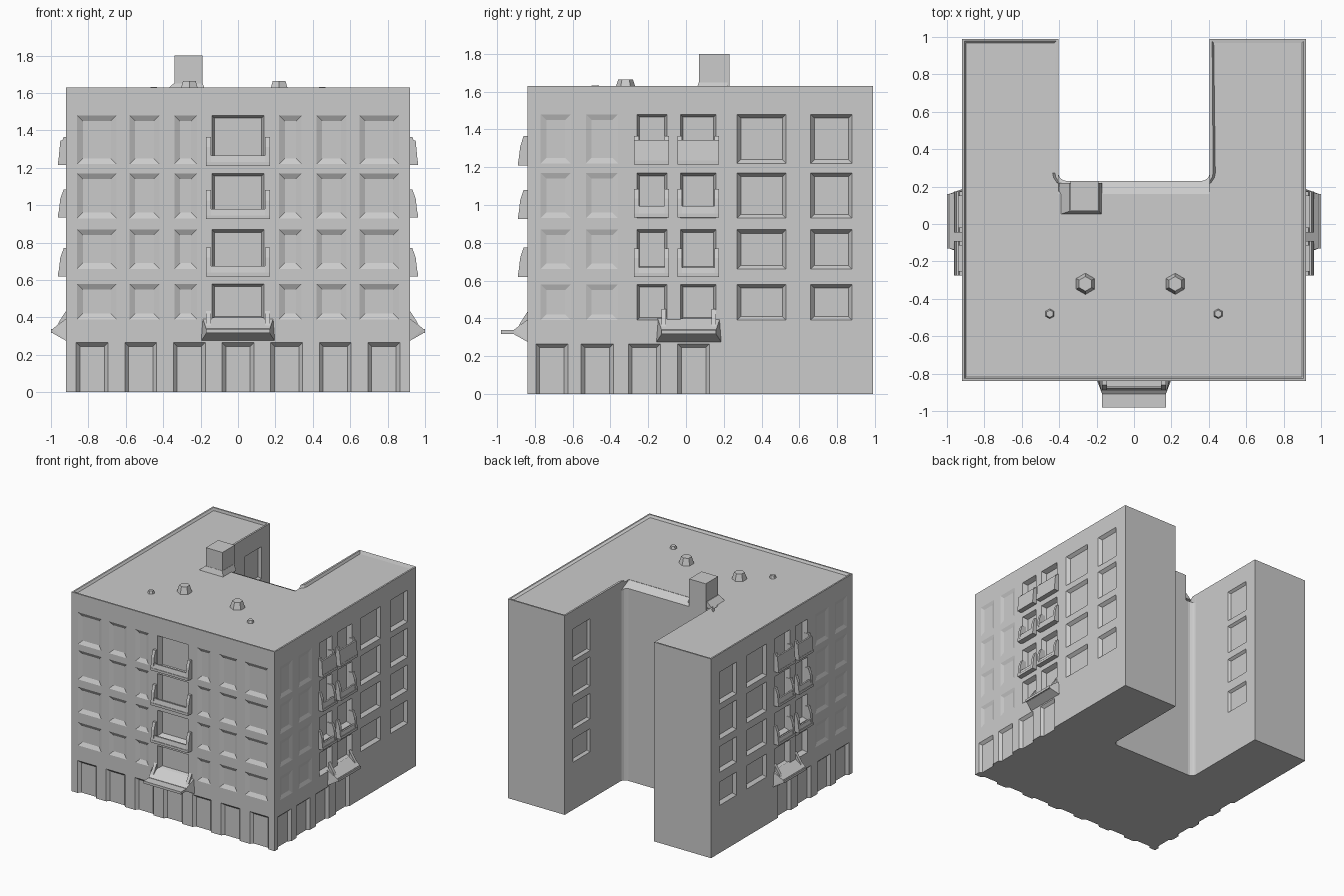
import bpy, bmesh, math
from mathutils import Vector

if "Cube" in bpy.data.objects:
    bpy.data.objects.remove(bpy.data.objects["Cube"])

W, F, B, H = 0.92, -0.84, 0.99, 1.63      # half width, front, back, height
CX, CY, DECK = 0.405, 0.23, 1.61          # courtyard half width and depth, roof deck

# wall frames: u along the wall, d outward from it, z up
FRONT = lambda u, d, z: (u, F - d, z)
RIGHT = lambda u, d, z: (W + d, u, z)
LEFT = lambda u, d, z: (-W - d, u, z)
INNER_R = lambda u, d, z: (CX - d, u, z)
INNER_L = lambda u, d, z: (-CX + d, u, z)
PLAIN = lambda x, y, z: (x, y, z)


def hull(bm, pts):
    vs = [bm.verts.new(p) for p in pts]
    bmesh.ops.convex_hull(bm, input=vs)


def finish(bm, name):
    bmesh.ops.dissolve_limit(bm, angle_limit=0.002, verts=bm.verts, edges=bm.edges)
    bmesh.ops.recalc_face_normals(bm, faces=bm.faces)
    me = bpy.data.meshes.new(name)
    bm.to_mesh(me)
    bm.free()
    ob = bpy.data.objects.new(name, me)
    bpy.context.collection.objects.link(ob)
    return ob


def block(bm, wall, u0, u1, d0, d1, z0, z1):
    hull(bm, [wall(u, d, z) for u in (u0, u1) for d in (d0, d1) for z in (z0, z1)])


def recess(bm, wall, u0, u1, z0, z1, depth=0.025, slope=0.015, foot=True):
    # tapered cutter: wide at the wall plane, narrower inside
    k = slope * (1 + 0.02 / depth)
    o = slope * 0.02 / depth
    b = o if foot else 0
    pts = [wall(u, 0.02, z) for u in (u0 - o, u1 + o) for z in (z0 - b, z1 + o)]
    s = slope if foot else 0
    pts += [wall(u, -depth, z) for u in (u0 + slope, u1 - slope) for z in (z0 + s, z1 - slope)]
    hull(bm, pts)


def balcony(bm, wall, u0, u1, z, out, lip, top):
    t = 0.025
    block(bm, wall, u0, u1, -0.03, out, z, z + 0.02)             # floor
    hull(bm, [wall(u, d, zz) for u in (u0, u1)                   # leaning front
              for d, zz in ((out - 0.018, z), (out, z), (out - 0.012, z + lip), (out - 0.025, z + lip))])
    for a, b in ((u0, u0 + t), (u1 - t, u1)):                    # raised cheeks
        hull(bm, [wall(u, d, zz) for u in (a, b)
                  for d, zz in ((-0.03, z), (out, z), (out - 0.012, z + 0.1), (out - 0.03, top), (-0.03, top))])


def canopy(bm, wall, u0, u1, out):
    block(bm, wall, u0, u1, -0.01, out, 0.317, 0.337)
    hull(bm, [wall(u, d, z) for u, d, z in (
        (u0 - 0.03, -0.01, 0.27), (u1 + 0.03, -0.01, 0.27), (u0 - 0.02, -0.01, 0.40), (u1 + 0.02, -0.01, 0.40),
        (u0, 0.07, 0.315), (u1, 0.07, 0.315), (u0, 0.07, 0.34), (u1, 0.07, 0.34))])
    for a, b in ((u0, u0 + 0.025), (u1 - 0.025, u1)):            # upstands
        hull(bm, [wall(u, d, z) for u in (a, b)
                  for d, z in ((-0.01, 0.32), (0.06, 0.33), (0.035, 0.38), (-0.01, 0.45))])


# U-shaped body with filleted courtyard corners and a sunken roof deck
r = 0.045
outline = [(-W, F), (W, F), (W, B), (CX, B)]
outline += [(CX - r + r * math.cos(a), CY + r + r * math.sin(a))
            for a in [-i * math.pi / 8 for i in range(5)]]
outline += [(-CX + r + r * math.cos(a), CY + r + r * math.sin(a))
            for a in [-math.pi / 2 - i * math.pi / 8 for i in range(5)]]
outline += [(-CX, B), (-W, B)]
bm = bmesh.new()
base = bm.faces.new([bm.verts.new((x, y, 0)) for x, y in outline])
ext = bmesh.ops.extrude_face_region(bm, geom=[base])['geom']
bmesh.ops.translate(bm, vec=(0, 0, H), verts=[v for v in ext if isinstance(v, bmesh.types.BMVert)])
bmesh.ops.recalc_face_normals(bm, faces=bm.faces)
roof = [f for f in bm.faces if f.normal.z > 0.9]
bmesh.ops.inset_region(bm, faces=roof, thickness=0.018)
bmesh.ops.inset_region(bm, faces=roof, thickness=0.012)
for v in roof[0].verts:
    v.co.z = DECK
body = finish(bm, "building_body")

# Facade recesses
rows = [(0.39, 0.58), (0.66, 0.87), (0.93, 1.17), (1.22, 1.48)]
bm = bmesh.new()
for z0, z1 in rows:
    for s in (-1, 1):
        for a, b in ((0.65, 0.86), (0.42, 0.58), (0.22, 0.34)):
            recess(bm, FRONT, min(a * s, b * s), max(a * s, b * s), z0, z1, 0.016, 0.03)
    recess(bm, FRONT, -0.14, 0.14, z0, z1, 0.04)
    for wall in (RIGHT, LEFT):
        for a, b in ((-0.77, -0.61), (-0.53, -0.36)):
            recess(bm, wall, a, b, z0, z1, 0.01, 0.03)
        for a, b in ((-0.26, -0.10), (-0.03, 0.16)):
            recess(bm, wall, a, b, z0, z1, 0.04)
        for a, b in ((0.27, 0.53), (0.66, 0.88)):
            recess(bm, wall, a, b, z0, z1, 0.025, 0.02)
    for wall in (INNER_R, INNER_L):
        recess(bm, wall, 0.66, 0.88, z0, z1, 0.02, 0.015)
# ground floor bays, open at the bottom
for i in range(-3, 4):
    recess(bm, FRONT, i * 0.26 - 0.085, i * 0.26 + 0.085, -0.02, 0.265, 0.022, 0.02, False)
for wall in (RIGHT, LEFT):
    for c in (-0.71, -0.47, -0.22, 0.04):
        recess(bm, wall, c - 0.085, c + 0.085, -0.02, 0.265, 0.022, 0.02, False)
# sloped roof edge above the courtyard
hull(bm, [(x, y, z) for x in (-CX + 0.001, CX - 0.001)
          for y, z in ((0.16, DECK - 0.002), (0.30, DECK - 0.07), (0.30, 1.75), (0.16, 1.75))])
cutter = finish(bm, "recess_cutter")
cutter.hide_render = True
cutter.hide_set(True)
mod = body.modifiers.new("recesses", 'BOOLEAN')
mod.operation = 'DIFFERENCE'
mod.solver = 'EXACT'
mod.object = cutter

# Balconies
bm = bmesh.new()
for z in (0.62, 0.925, 1.21):
    balcony(bm, FRONT, -0.17, 0.17, z, 0.05, 0.055, z + 0.155)
finish(bm, "front_balconies")
for wall, name in ((RIGHT, "right_balconies"), (LEFT, "left_balconies")):
    bm = bmesh.new()
    for z, lip in ((0.62, 0.05), (0.935, 0.06), (1.215, 0.13)):
        balcony(bm, wall, -0.275, -0.09, z, 0.042, lip, z + 0.15)
        balcony(bm, wall, -0.045, 0.175, z, 0.042, lip, z + 0.15)
    finish(bm, name)

# Entrance canopies
for wall, name, a, b, out in ((FRONT, "front_canopy", -0.17, 0.17, 0.14),
                              (RIGHT, "right_canopy", -0.13, 0.16, 0.08),
                              (LEFT, "left_canopy", -0.13, 0.16, 0.08)):
    bm = bmesh.new()
    canopy(bm, wall, a, b, out)
    finish(bm, name)

# Chimney with flared base
bm = bmesh.new()
block(bm, PLAIN, -0.34, -0.19, 0.07, 0.23, 1.5, 1.8)
hull(bm, [(x, y, 1.60) for x in (-0.40, -0.17) for y in (0.05, 0.22)]
     + [(x, y, 1.65) for x in (-0.345, -0.188) for y in (0.068, 0.22)])
finish(bm, "chimney")

# Roof vents
for i, (x, y, rad, h) in enumerate(((-0.26, -0.32, 0.06, 0.055), (0.22, -0.32, 0.06, 0.055),
                                    (-0.45, -0.48, 0.03, 0.022), (0.45, -0.48, 0.03, 0.022))):
    bm = bmesh.new()
    bmesh.ops.create_cone(bm, cap_ends=True, segments=6, radius1=rad, radius2=rad * 0.65, depth=h + 0.01)
    bmesh.ops.translate(bm, vec=Vector((x, y, DECK + h / 2 - 0.005)), verts=bm.verts)
    finish(bm, f"roof_vent_{i + 1}")
